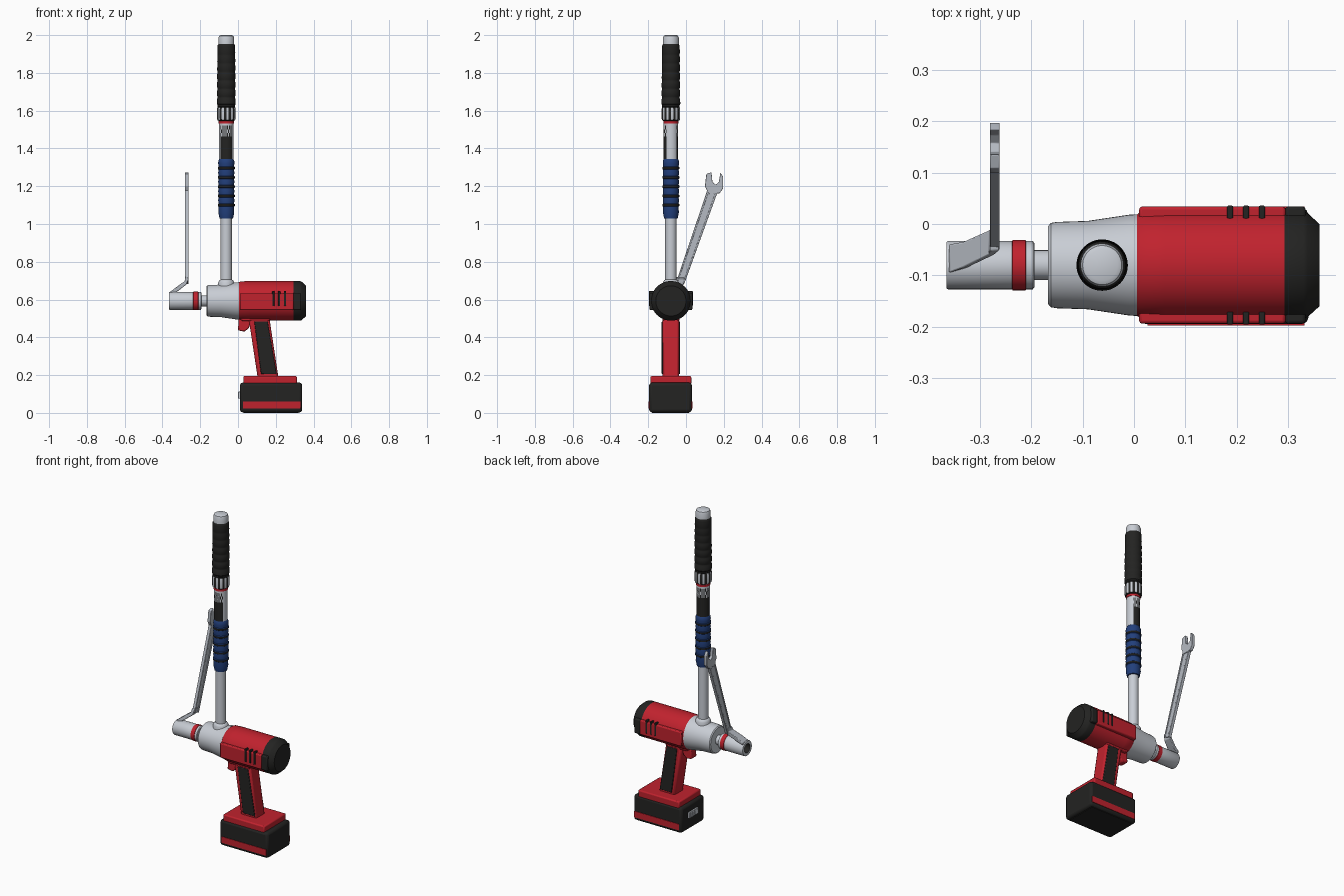
import bpy, bmesh, math
from mathutils import Vector

if "Cube" in bpy.data.objects:
    bpy.data.objects.remove(bpy.data.objects["Cube"])

def material(name, rgb):
    m = bpy.data.materials.new(name)
    m.use_nodes = True
    m.diffuse_color = (*rgb, 1)
    m.node_tree.nodes["Principled BSDF"].inputs["Base Color"].default_value = (*rgb, 1)
    return m

RED, SILVER, BLACK, BLUE, GREY = range(5)
MATS = [material("red plastic", (0.53, 0.016, 0.027)),
        material("silver metal", (0.58, 0.61, 0.66)),
        material("black rubber", (0.017, 0.017, 0.016)),
        material("blue grip", (0.016, 0.05, 0.2)),
        material("grey steel", (0.46, 0.49, 0.54))]
CY = -0.08            # tool centre plane
AXIS_Z = 0.593        # height of the motor axis
SHAFT_X = -0.062      # position of the upright shaft
SEG = 48

def finish(name, bm, bevel=0):
    bmesh.ops.recalc_face_normals(bm, faces=bm.faces)
    mesh = bpy.data.meshes.new(name)
    bm.to_mesh(mesh)
    bm.free()
    for m in MATS:
        mesh.materials.append(m)
    ob = bpy.data.objects.new(name, mesh)
    bpy.context.collection.objects.link(ob)
    if bevel:
        b = ob.modifiers.new("soft edges", "BEVEL")
        b.width, b.segments, b.limit_method = bevel, 2, "ANGLE"
    bpy.ops.object.select_all(action="DESELECT")
    ob.select_set(True)
    bpy.context.view_layer.objects.active = ob
    bpy.ops.object.shade_smooth_by_angle(angle=math.radians(35))
    return ob

def lathe(name, profile, upright, mats):
    """Spin (radius, position) points; mats is one colour or a rule(band, segment)."""
    bm = bmesh.new()
    rings = []
    for r, h in profile:
        ring = []
        for j in range(SEG):
            a = math.tau * j / SEG
            c, s = r * math.cos(a), r * math.sin(a)
            co = (SHAFT_X + c, CY + s, h) if upright else (h, CY + c, AXIS_Z + s)
            ring.append(bm.verts.new(co))
        rings.append(ring)
    pick = mats if callable(mats) else lambda i, j: mats
    for i in range(len(rings) - 1):
        for j in range(SEG):
            k = (j + 1) % SEG
            f = bm.faces.new((rings[i][j], rings[i][k], rings[i + 1][k], rings[i + 1][j]))
            f.material_index = pick(i, j)
    bm.faces.new(rings[0]).material_index = pick(0, 0)
    bm.faces.new(rings[-1]).material_index = pick(len(rings) - 2, 0)
    return finish(name, bm)

def loft(name, sections, mat, bevel=0):
    """Join matching closed sections into one solid."""
    bm = bmesh.new()
    rings = [[bm.verts.new(p) for p in s] for s in sections]
    n = len(rings[0])
    for a, b in zip(rings, rings[1:]):
        for j in range(n):
            bm.faces.new((a[j], a[(j + 1) % n], b[(j + 1) % n], b[j]))
    bm.faces.new(rings[0])
    bm.faces.new(rings[-1])
    for f in bm.faces:
        f.material_index = mat
    return finish(name, bm, bevel)

def side_prism(name, pts, y0, y1, mat, bevel=0):
    """Extrude an x-z outline across y, measured from the centre plane."""
    return loft(name, [[(x, CY + y, z) for x, z in pts] for y in (y0, y1)], mat, bevel)

def arm_prism(name, pts, half, mat=GREY, bevel=0):
    """Extrude a y-z outline across x for the reaction arm."""
    return loft(name, [[(-0.271 + x, y, z) for y, z in pts] for x in (-half, half)], mat, bevel)

def rect(x0, x1, z0, z1):
    return [(x0, z0), (x1, z0), (x1, z1), (x0, z1)]

# Motor housing, nose and rear cap
lathe("nose_housing", [(0.03, -0.167), (0.076, -0.167), (0.082, -0.162), (0.084, -0.15),
      (0.086, -0.09), (0.098, -0.01), (0.099, 0.006)], False, SILVER)
lathe("motor_body", [(0.098, 0.005), (0.103, 0.012), (0.105, 0.06), (0.105, 0.293)], False, RED)
lathe("rear_cap", [(0.105, 0.292), (0.105, 0.33), (0.101, 0.338), (0.08, 0.361)], False, BLACK)

# Raised cheeks and cooling slots on both sides
for side, label in ((-1, "right"), (1, "left")):
    side_prism(label + "_cheek", rect(0.01, 0.295, 0.545, 0.635), side * 0.08, side * 0.114, RED, 0.006)
    side_prism(label + "_cap_cheek", rect(0.294, 0.334, 0.545, 0.635), side * 0.08, side * 0.114, BLACK, 0.006)
    for i in range(3):
        x = 0.187 + 0.031 * i
        side_prism(f"{label}_vent_{i + 1}", rect(x - 0.006, x + 0.006, 0.565, 0.645),
                   side * 0.085, side * 0.116, BLACK, 0.003)

# Output spindle and hollow socket with a red band
lathe("spindle", [(0.029, -0.2), (0.029, -0.16)], False, SILVER)
lathe("socket", [(0.026, -0.325), (0.028, -0.365), (0.045, -0.365), (0.047, -0.362),
      (0.047, -0.237), (0.049, -0.236), (0.049, -0.211), (0.047, -0.21), (0.047, -0.197),
      (0.043, -0.194)], False, lambda i, j: RED if i in (4, 5, 6) else BLACK if i == 0 else SILVER)

# Reaction arm: bent foot, ribbed bar and open fork
loft("arm_foot", [[(x, y0, z), (x, y1, z), (x + dx, y1, z + dz), (x + dx, y0, z + dz)]
     for x, y0, y1, z, dx, dz in ((-0.36, -0.095, -0.04, 0.625, 0.0, 0.016),
                                  (-0.325, -0.085, -0.035, 0.64, -0.008, 0.021),
                                  (-0.272, -0.06, -0.012, 0.68, -0.01, 0.018),
                                  (-0.262, -0.052, -0.008, 0.715, -0.018, 0.004))], GREY, 0.003)
low, high = Vector((-0.03, 0.69)), Vector((0.142, 1.18))
along = (high - low).normalized()
across = Vector((along.y, -along.x))

def strip(c0, c1):
    return [low + across * c0, low + across * c1, high + across * c1 * 1.25, high + across * c0 * 1.25]

arm_prism("arm_web", strip(-0.017, 0.017), 0.006)
for label, c0, c1 in (("front", -0.022, -0.014), ("back", 0.014, 0.022)):
    arm_prism(f"arm_{label}_rib", strip(c0, c1), 0.0095, bevel=0.002)
arm_prism("arm_fork", [(0.12, 1.16), (0.178, 1.162), (0.197, 1.19), (0.197, 1.25), (0.182, 1.272),
          (0.174, 1.222), (0.157, 1.208), (0.14, 1.222), (0.135, 1.274), (0.108, 1.265),
          (0.1, 1.2)], 0.0095, bevel=0.002)

# Pistol handle with black side panels, and the trigger
side_prism("handle", [(0.055, 0.51), (0.165, 0.51), (0.215, 0.18), (0.105, 0.18)], -0.044, 0.044, RED, 0.012)
side_prism("handle_mount", [(0.0, 0.515), (0.18, 0.515), (0.165, 0.487), (0.02, 0.487)], -0.045, 0.045, RED, 0.005)
for side, label in ((-1, "right"), (1, "left")):
    side_prism(label + "_handle_panel", [(0.086, 0.485), (0.157, 0.485), (0.205, 0.205), (0.122, 0.205)],
               side * 0.04, side * 0.049, BLACK, 0.004)
side_prism("trigger", [(0.004, 0.51), (0.0, 0.437), (0.035, 0.43), (0.058, 0.45), (0.075, 0.51)],
           -0.026, 0.026, RED, 0.006)

# Battery pack
side_prism("battery_shoe", rect(0.028, 0.312, 0.15, 0.195), -0.108, 0.108, RED, 0.007)
side_prism("battery", rect(0.01, 0.34, 0.003, 0.16), -0.115, 0.111, BLACK, 0.014)
side_prism("battery_front_stripe", rect(0.026, 0.332, 0.022, 0.06), -0.118, -0.11, RED)
side_prism("battery_back_stripe", rect(0.026, 0.332, 0.022, 0.06), 0.106, 0.114, RED)
side_prism("battery_foot", rect(0.03, 0.32, 0, 0.01), -0.1, 0.096, BLACK)
side_prism("battery_clip", rect(0.001, 0.012, 0.075, 0.112), -0.045, 0.045, SILVER, 0.002)
for i in range(4):
    y = -0.03 + 0.02 * i
    side_prism(f"clip_slot_{i + 1}", rect(0, 0.004, 0.082, 0.105), y - 0.003, y + 0.003, GREY)

# Upright shaft and its base boss
lathe("shaft_boss", [(0.044, 0.66), (0.043, 0.69), (0.036, 0.702), (0.03, 0.705)], True, SILVER)
lathe("shaft", [(0.03, 0.66), (0.03, 1.06)], True, SILVER)

# Ribbed blue grip with black rings
blue = [(0.03, 1.028), (0.036, 1.03), (0.042, 1.06)]
for i in range(5):
    z = 1.1 + 0.049 * i
    blue += [(0.041, z - 0.008), (0.045, z - 0.005), (0.045, z + 0.005), (0.041, z + 0.008), (0.043, z + 0.025)]
blue += [(0.042, 1.335), (0.037, 1.345)]
lathe("blue_grip", blue, True,
      lambda i, j: BLACK if 3 <= i < 28 and (i - 3) % 5 == 1 else BLUE)

# Printed scale sleeve: two dark panels fading into a checked edge
def scale_rule(i, j):
    a = (j + 0.5) * 360 / SEG
    dark = 55 < a < 190 or 215 < a < 325
    if i > 8:
        return SILVER
    return BLACK if dark and (i < 6 or (i + j) % 2) else SILVER

lathe("scale_sleeve", [(0.038, 1.345 + 0.0195 * i) for i in range(11)], True, scale_rule)
lathe("red_ring", [(0.036, 1.53), (0.04, 1.532), (0.04, 1.545), (0.036, 1.548)], True, RED)

# Striped adjusting collar
lathe("adjusting_collar", [(0.038, 1.545), (0.047, 1.55), (0.049, 1.56), (0.049, 1.608), (0.047, 1.618),
      (0.04, 1.622)], True, lambda i, j: BLACK if i in (0, 4) or j // 2 % 2 else SILVER)

# Ribbed black hand grip and end cap
grip = [(0.04, 1.615), (0.047, 1.622)]
for i in range(7):
    z = 1.625 + 0.045 * i
    grip += [(0.046, z + 0.004), (0.05 - 0.0004 * i, z + 0.01), (0.049 - 0.0004 * i, z + 0.036),
             (0.046, z + 0.042)]
grip += [(0.046, 1.945), (0.042, 1.952)]
lathe("hand_grip", grip, True, BLACK)
lathe("end_cap", [(0.042, 1.945), (0.042, 1.985), (0.038, 1.996), (0.03, 2.0)], True, SILVER)
